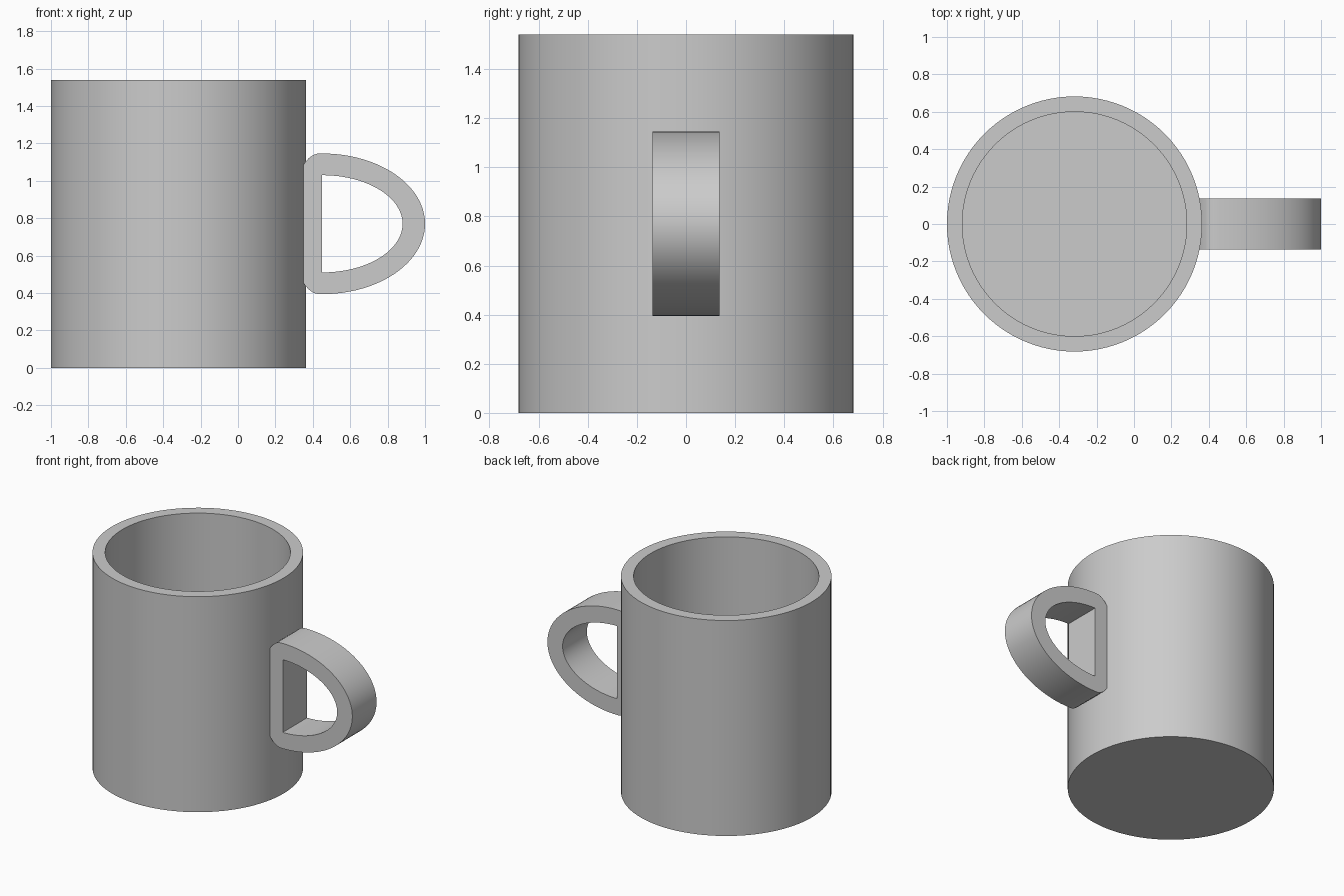
import bpy, bmesh, math

cube = bpy.data.objects.get("Cube")
if cube:
    bpy.data.objects.remove(cube, do_unlink=True)

grey = bpy.data.materials.new("plain grey")
grey.use_nodes = True
colour = (0.6, 0.6, 0.6, 1)
grey.diffuse_color = colour
grey.node_tree.nodes["Principled BSDF"].inputs["Base Color"].default_value = colour


def finish(name, bm):
    """Turn a bmesh into a smooth-shaded object with sharp edges kept."""
    bmesh.ops.recalc_face_normals(bm, faces=bm.faces)
    mesh = bpy.data.meshes.new(name)
    bm.to_mesh(mesh)
    bm.free()
    mesh.materials.append(grey)
    obj = bpy.data.objects.new(name, mesh)
    bpy.context.collection.objects.link(obj)
    bpy.ops.object.select_all(action='DESELECT')
    obj.select_set(True)
    bpy.context.view_layer.objects.active = obj
    bpy.ops.object.shade_smooth_by_angle(angle=math.radians(30))
    return obj


# Mug body: stacked rings from the base, over the rim, down to the inner floor
SIDES = 96
CENTRE_X = -0.318
bm = bmesh.new()
rings = []
for radius, z in [(0.682, 0), (0.682, 1.54), (0.6, 1.54), (0.6, 0.08)]:
    rings.append([bm.verts.new((CENTRE_X + radius * math.cos(math.tau * i / SIDES),
                                radius * math.sin(math.tau * i / SIDES), z))
                  for i in range(SIDES)])
for low, high in zip(rings, rings[1:]):
    for i in range(SIDES):
        j = (i + 1) % SIDES
        bm.faces.new((low[i], low[j], high[j], high[i]))
bm.faces.new(rings[0])
bm.faces.new(rings[-1])
finish("mug_body", bm)

# Handle: D-shaped loop whose straight bar sinks into the mug wall
STEPS = 48
HALF_WIDTH = 0.137
HANDLE_X, HANDLE_Z = 0.45, 0.77


def half_ellipse(a, b):
    angles = [math.pi * (i / STEPS - 0.5) for i in range(STEPS + 1)]
    return [(HANDLE_X + a * math.cos(t), HANDLE_Z + b * math.sin(t)) for t in angles]


# Rounded corner from the top of the loop down to the hidden bar
corner = [(0.425, 0.375), (0.402, 0.368), (0.378, 0.351), (0.355, 0.324), (0.335, 0.29)]
outer = half_ellipse(0.55, 0.376)
outer += [(x, HANDLE_Z + z) for x, z in corner]
outer += [(x, HANDLE_Z - z) for x, z in reversed(corner)]
# The hole repeats its end points so both loops pair up one to one
inner = half_ellipse(0.43, 0.26)
bar = [(HANDLE_X, HANDLE_Z + z * 0.85) for x, z in corner]
inner += bar + [(x, 2 * HANDLE_Z - z) for x, z in reversed(bar)]

bm = bmesh.new()
front_out, back_out, front_in, back_in = [
    [bm.verts.new((x, y, z)) for x, z in loop]
    for loop in (outer, inner) for y in (-HALF_WIDTH, HALF_WIDTH)]
count = len(outer)
for a, b in [(front_out, back_out), (back_out, back_in),
             (back_in, front_in), (front_in, front_out)]:
    for i in range(count):
        j = (i + 1) % count
        bm.faces.new((a[i], a[j], b[j], b[i]))
finish("handle", bm)
